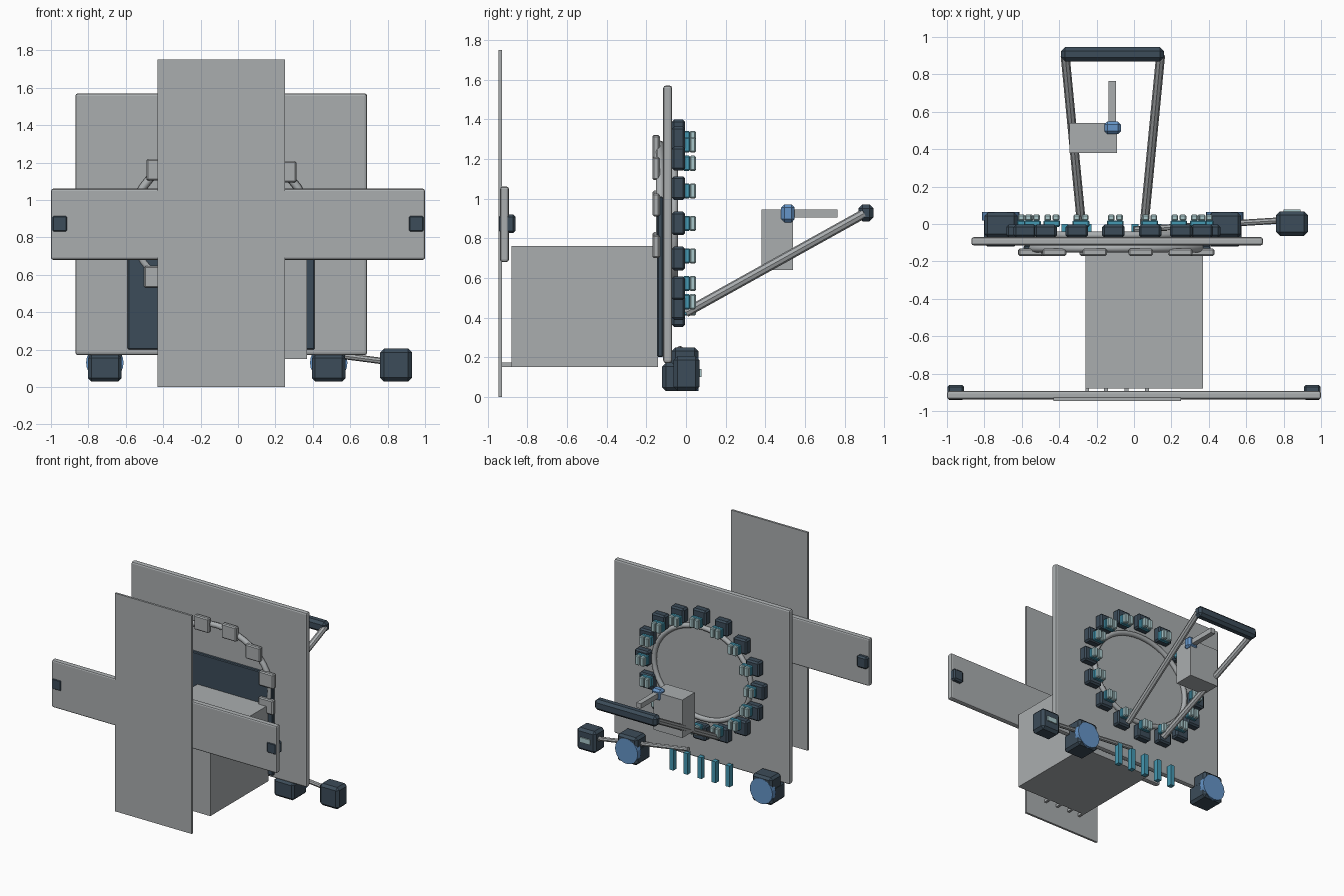
import bpy, math
from mathutils import Vector

if "Cube" in bpy.data.objects:
    bpy.data.objects.remove(bpy.data.objects["Cube"])


def material(name, rgb):
    m = bpy.data.materials.new(name)
    m.diffuse_color = (*rgb, 1)
    m.use_nodes = True
    m.node_tree.nodes["Principled BSDF"].inputs["Base Color"].default_value = m.diffuse_color
    return m


GREY = material("panel grey", (0.40, 0.42, 0.43))
DARK = material("dark slate", (0.045, 0.072, 0.10))
TEAL = material("teal", (0.06, 0.32, 0.45))
PALE = material("pale aqua", (0.40, 0.58, 0.60))
BLUE = material("blue", (0.13, 0.30, 0.58))


def finish(obj, name, mat, bevel=0, segments=1):
    obj.name = name
    obj.data.materials.append(mat)
    if bevel:
        b = obj.modifiers.new("edges", "BEVEL")
        b.width, b.segments = bevel, segments
    return obj


def box(name, mat, x, y, z, bevel=0, segments=1):
    """Box from (min, max) ranges."""
    c = [(a + b) / 2 for a, b in (x, y, z)]
    bpy.ops.mesh.primitive_cube_add(size=1, location=c)
    o = bpy.context.object
    o.scale = [b - a for a, b in (x, y, z)]
    bpy.ops.object.transform_apply(location=False, rotation=False, scale=True)
    return finish(o, name, mat, bevel, segments)


def rod(name, mat, a, b, r, sides=8):
    a, b = Vector(a), Vector(b)
    bpy.ops.mesh.primitive_cylinder_add(vertices=sides, radius=r, depth=(b - a).length,
                                        location=(a + b) / 2)
    o = bpy.context.object
    o.rotation_euler = (b - a).to_track_quat('Z', 'Y').to_euler()
    return finish(o, name, mat)


def oval(cx, cz, rx, rz, degrees):
    t = math.radians(degrees)
    return cx + rx * math.sin(t), cz + rz * math.cos(t)


def oval_tube(name, mat, cx, y, cz, rx, rz, r):
    bpy.ops.mesh.primitive_torus_add(major_radius=1, minor_radius=r, major_segments=48,
                                     minor_segments=8, location=(cx, y, cz),
                                     rotation=(math.pi / 2, 0, 0))
    o = bpy.context.object
    for v in o.data.vertices:  # stretch the centre line, keep the tube round
        d = math.hypot(v.co.x, v.co.y)
        ux, uy = v.co.x / d, v.co.y / d
        v.co.x, v.co.y = ux * (rx + d - 1), uy * (rz + d - 1)
    bpy.ops.object.shade_smooth_by_angle(angle=math.radians(60))
    return finish(o, name, mat)


def centred(c, half):
    return (c - half, c + half)


# Main panel, front cross boards and the large case between them
box("main_panel", GREY, (-0.87, 0.69), (-0.115, -0.07), (0.17, 1.57), 0.014, 2)
box("upright_board", GREY, (-0.43, 0.25), (-0.945, -0.928), (0, 1.75))
box("cross_board", GREY, (-1, 1), (-0.937, -0.893), (0.68, 1.06), 0.012, 2)
box("case", GREY, (-0.26, 0.37), (-0.88, -0.14), (0.15, 0.76))
box("dark_plate", DARK, (-0.59, 0.41), (-0.145, -0.115), (0.20, 1.01), 0.006)
for x in (-0.25, -0.15, -0.04, 0.07):
    box("case_pin", GREY, centred(x, 0.01), (-0.93, -0.82), (0.15, 0.172))

# Cross board end caps
for s in (-1, 1):
    box("end_cap", DARK, centred(s * 0.953, 0.045), (-0.942, -0.86), (0.825, 0.92), 0.012)

# Front oval with its pads
oval_tube("front_oval", GREY, -0.095, -0.13, 0.87, 0.475, 0.40, 0.022)
for i in range(12):
    x, z = oval(-0.095, 0.87, 0.475, 0.405, 16 + 30 * i)
    box("front_pad", GREY, centred(x, 0.065), (-0.17, -0.132), centred(z, 0.058), 0.008)

# Rear oval with sixteen blocks and their small fittings
oval_tube("rear_oval", GREY, -0.105, -0.06, 0.87, 0.43, 0.365, 0.02)
for i in range(16):
    x, z = oval(-0.11, 0.875, 0.512, 0.463, 22.5 * i)
    box("rear_block", DARK, centred(x, 0.06), (-0.072, -0.004), centred(z, 0.06), 0.012)
    x, z = oval(-0.10, 0.875, 0.48, 0.428, 22.5 * i)
    box("fitting_base", TEAL, centred(x, 0.045), (-0.015, 0.02), centred(z, 0.038), 0.006)
    for s in (-1, 1):
        box("fitting_cap", PALE, centred(x + s * 0.022, 0.018), (0.018, 0.05),
            centred(z, 0.038), 0.006)

# Feet with blue discs
for x in (-0.712, 0.485):
    box("foot", DARK, centred(x, 0.09), (-0.12, 0.062), (0.03, 0.172), 0.018)
    box("foot_upper", DARK, centred(x, 0.088), (-0.072, 0.062), (0.10, 0.25), 0.018)
    rod("foot_disc", BLUE, (x, 0.02, 0.13), (x, 0.064, 0.13), 0.1, 24)

# Outrigger block on its rod
rod("outrigger_rod", GREY, (0, -0.03, 0.24), (0.8, 0.02, 0.135), 0.017)
box("outrigger_block", DARK, (0.76, 0.93), (-0.063, 0.068), (0.03, 0.205), 0.02)
box("outrigger_plate", PALE, (0.80, 0.89), (0.066, 0.077), (0.10, 0.14))

# Row of hanging bars
for i in range(5):
    box("hanging_bar", TEAL, centred(-0.37 + 0.125 * i, 0.018), (-0.04, 0.0), (0.05, 0.22))

# Sloping arms and the handle
for s in (-1, 1):
    rod("arm", GREY, (-0.113 + s * 0.168, 0.0, 0.425),
        (-0.113 + s * 0.255, 0.90, 0.925), 0.024)
box("handle", DARK, (-0.39, 0.16), (0.87, 0.945), (0.885, 0.97), 0.02)

# Small rear case with blue joint and bar
box("small_case", GREY, (-0.345, -0.09), (0.38, 0.54), (0.64, 0.945))
box("blue_joint", BLUE, (-0.158, -0.07), (0.48, 0.548), (0.88, 0.97), 0.016)
box("rear_bar", GREY, (-0.135, -0.095), (0.53, 0.765), (0.905, 0.945))
